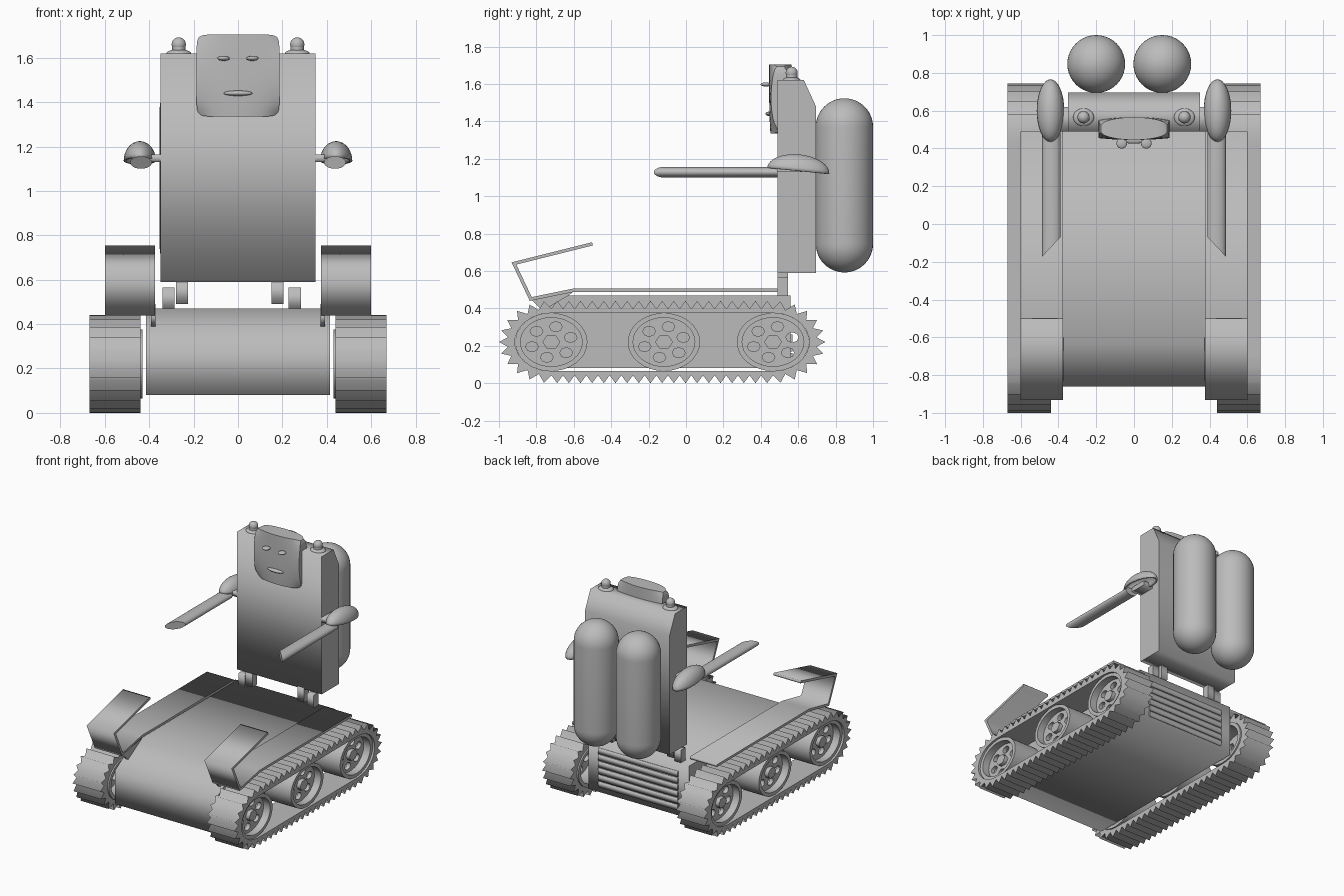
import bpy, bmesh
from math import sin, cos, pi, sqrt, radians
from mathutils import Vector, Matrix

old = bpy.data.objects.get("Cube")
if old:
    bpy.data.objects.remove(old)

GREY = (0.5, 0.5, 0.5, 1)
grey = bpy.data.materials.new("plain_grey")
grey.use_nodes = True
grey.diffuse_color = GREY
grey.node_tree.nodes["Principled BSDF"].inputs["Base Color"].default_value = GREY


def finish(name, bm, smooth=False):
    """Turn a bmesh into a named grey object."""
    bmesh.ops.remove_doubles(bm, verts=bm.verts, dist=1e-5)
    bmesh.ops.recalc_face_normals(bm, faces=bm.faces)
    mesh = bpy.data.meshes.new(name)
    bm.to_mesh(mesh)
    bm.free()
    mesh.materials.append(grey)
    ob = bpy.data.objects.new(name, mesh)
    bpy.context.scene.collection.objects.link(ob)
    if smooth:
        for other in bpy.context.selected_objects:
            other.select_set(False)
        ob.select_set(True)
        bpy.context.view_layer.objects.active = ob
        bpy.ops.object.shade_smooth_by_angle(angle=radians(35))
    return ob


def extrude(name, loops, x0, x1, smooth=False):
    """Extrude side outlines (y, z), with inner loops as holes, from x0 to x1."""
    cu = bpy.data.curves.new(name, 'CURVE')
    cu.dimensions, cu.fill_mode, cu.extrude = '2D', 'BOTH', abs(x1 - x0) / 2
    for loop in loops:
        sp = cu.splines.new('POLY')
        sp.points.add(len(loop) - 1)
        for p, (y, z) in zip(sp.points, loop):
            p.co = (y, z, 0, 1)
        sp.use_cyclic_u = True
    tmp = bpy.data.objects.new(name + "_tmp", cu)
    bpy.context.scene.collection.objects.link(tmp)
    dg = bpy.context.evaluated_depsgraph_get()
    mesh = bpy.data.meshes.new_from_object(tmp.evaluated_get(dg))
    bm = bmesh.new()
    bm.from_mesh(mesh)
    bpy.data.objects.remove(tmp)
    bpy.data.curves.remove(cu)
    bpy.data.meshes.remove(mesh)
    for v in bm.verts:
        y, z, x = v.co
        v.co = ((x0 + x1) / 2 + x, y, z)
    return finish(name, bm, smooth)


def box(name, x0, x1, y0, y1, z0, z1):
    return extrude(name, [[(y0, z0), (y1, z0), (y1, z1), (y0, z1)]], x0, x1)


def oval(cy, cz, ry, rz, n=32, turn=0):
    return [(cy + ry * cos(turn + 2 * pi * i / n), cz + rz * sin(turn + 2 * pi * i / n))
            for i in range(n)]


def ellipsoid(name, loc, radii, half=False, tilt=0):
    """Smooth ellipsoid, or an open upper half with a thin wall."""
    bm = bmesh.new()
    bmesh.ops.create_uvsphere(bm, u_segments=32, v_segments=16, radius=1)
    if half:
        bmesh.ops.bisect_plane(bm, geom=bm.verts[:] + bm.edges[:] + bm.faces[:],
                               plane_co=(0, 0, 0), plane_no=(0, 0, 1), clear_inner=True)
    bm.transform(Matrix.Translation(loc) @ Matrix.Rotation(tilt, 4, 'X')
                 @ Matrix.Diagonal((*radii, 1)))
    ob = finish(name, bm, True)
    if half:
        ob.modifiers.new("wall", 'SOLIDIFY').thickness = 0.012
    return ob


def strip(points, t):
    """Outline of a bent sheet of thickness t along a path."""
    pts = [Vector(p) for p in points]
    normals = [Vector((-(b - a).y, (b - a).x)).normalized() for a, b in zip(pts, pts[1:])]
    sides = ([], [])
    for i, p in enumerate(pts):
        n1, n2 = normals[max(i - 1, 0)], normals[min(i, len(normals) - 1)]
        m = (n1 + n2) / (1 + n1.dot(n2)) * t / 2
        sides[0].append(tuple(p + m))
        sides[1].append(tuple(p - m))
    return sides[0] + sides[1][::-1]


# Track outline: two straights joined by oval ends
FRONT, REAR, AXLE = -0.72, 0.465, 0.22
STRAIGHT, BEND = 19, 11


def track_point(i, ry, rz):
    half = STRAIGHT + BEND
    side, k = divmod(i % (2 * half), half)
    d = -1 if side else 1
    start, end = (REAR, FRONT) if side else (FRONT, REAR)
    if k < STRAIGHT:
        return (start + (end - start) * k / STRAIGHT, AXLE - d * rz)
    a = pi * (k - STRAIGHT) / BEND
    return (end + d * ry * sin(a), AXLE - d * rz * cos(a))


def track_loops():
    n = 2 * (STRAIGHT + BEND)
    outer = []
    for i in range(n):
        outer += [track_point(i, 0.235, 0.178), track_point(i + 0.5, 0.28, 0.22)]
    return [outer, [track_point(i, 0.195, 0.155) for i in range(n)]]


# Hull and rear slats
extrude("hull", [[(-0.86, 0.08), (-0.86, 0.335), (-0.63, 0.47), (0.56, 0.47), (0.56, 0.08)]],
        -0.415, 0.415)
for i in range(6):
    z = 0.12 + i * 0.05
    box(f"rear_slat_{i + 1}", -0.33, 0.33, 0.555, 0.57, z, z + 0.04)

# Upright body with sloped back edge
extrude("body", [[(0.49, 0.59), (0.695, 0.59), (0.695, 1.48), (0.63, 1.62), (0.49, 1.62)]],
        -0.35, 0.35)

# Head: a slab bulging at front and back
bm = bmesh.new()
bmesh.ops.create_cube(bm, size=2)
bmesh.ops.subdivide_edges(bm, edges=bm.edges, cuts=13, use_grid_fill=True)
for v in bm.verts:
    u, d, w = v.co
    depth = 0.06 * sqrt(max(0.04, 1 - u * u * (0.3 + 0.6 * w * w) - 0.2 * w * w * (w < 0)))
    corner = 1 - 0.06 * (u * w) ** 8
    v.co = (0.187 * u * corner, 0.505 + d * depth, 1.52 + 0.185 * w * corner)
finish("head", bm, True)
ellipsoid("mouth", (0, 0.445, 1.44), (0.065, 0.02, 0.012))

# Twin tanks on the back
for name, x in (("right_tank", -0.2), ("left_tank", 0.15)):
    bm = bmesh.new()
    bmesh.ops.create_uvsphere(bm, u_segments=40, v_segments=24, radius=0.153)
    bmesh.ops.bisect_plane(bm, geom=bm.verts[:] + bm.edges[:] + bm.faces[:],
                           plane_co=(0, 0, 0), plane_no=(0, 0, 1))
    cap = [f for f in bm.faces if f.calc_center_median().z > 0]
    bmesh.ops.split(bm, geom=cap)
    seam = [e for e in bm.edges if e.is_boundary]
    top = {v for f in bm.faces if f.calc_center_median().z > 0 for v in f.verts}
    bmesh.ops.bridge_loops(bm, edges=seam)
    for v in bm.verts:
        v.co += Vector((x, 0.847, 1.37 if v in top else 0.745))
    finish(name, bm, True)

# Body supports, in offset pairs
for i, (x, z0, z1) in enumerate(((-0.34, 0.465, 0.565), (-0.28, 0.49, 0.6),
                                 (0.15, 0.49, 0.6), (0.228, 0.465, 0.565))):
    box(f"support_{i + 1}", x, x + 0.055, 0.49, 0.545, z0, z1)

for side, s in (("left", 1), ("right", -1)):
    # Tracks and wheels
    extrude(side + "_track", track_loops(), s * 0.44, s * 0.67)
    for place, y in (("front", FRONT), ("middle", -0.118), ("rear", REAR)):
        name = f"{side}_{place}_wheel"
        extrude(name + "_rim", [oval(y, AXLE, 0.193, 0.155), oval(y, AXLE, 0.165, 0.13)],
                s * 0.43, s * 0.655, True)
        holes = [oval(hy, hz, 0.034, 0.027, 8)
                 for hy, hz in oval(y, AXLE, 0.108, 0.084, 6, 0.3)]
        extrude(name + "_disc", [oval(y, AXLE, 0.17, 0.135)] + holes, s * 0.57, s * 0.6)
        extrude(name + "_hub", [oval(y, AXLE, 0.048, 0.04, 6)], s * 0.56, s * 0.63)

    # Fender with raised, folded front flap
    path = [(0.49, 0.497), (-0.6, 0.497), (-0.83, 0.45), (-0.92, 0.64), (-0.5, 0.745)]
    extrude(side + "_fender", [strip(path, 0.018)], s * 0.375, s * 0.6)
    extrude(side + "_fender_gusset", [[(-0.83, 0.45), (-0.6, 0.49), (-0.76, 0.38)]],
            s * 0.372, s * 0.392)

    # Eyes and shoulder knobs
    ellipsoid(side + "_eye", (s * 0.065, 0.427, 1.597), (0.028, 0.028, 0.011))
    ellipsoid(side + "_knob_base", (s * 0.267, 0.565, 1.62), (0.055, 0.047, 0.018))
    bm = bmesh.new()
    bmesh.ops.create_cone(bm, cap_ends=True, segments=24, radius1=0.03, radius2=0.03, depth=0.04,
                          matrix=Matrix.Translation((s * 0.267, 0.565, 1.64)))
    finish(side + "_knob_stem", bm, True)
    ellipsoid(side + "_knob", (s * 0.267, 0.565, 1.66), (0.032, 0.032, 0.032))

    # Shoulder shell and arm with slanted tip
    ellipsoid(side + "_shoulder", (s * 0.442, 0.6, 1.135), (0.073, 0.167, 0.088), True, -0.1)
    bm = bmesh.new()
    bmesh.ops.create_cone(bm, cap_ends=True, segments=24, radius1=1, radius2=1, depth=2)
    for v in bm.verts:
        u, w, end = v.co
        y = 0.49 if end > 0 else -0.12 - 0.052 * u
        v.co = (s * (0.437 + 0.049 * u), y, 1.128 + 0.028 * w)
    finish(side + "_arm", bm, True)
    box(side + "_arm_joint", s * 0.345, s * 0.43, 0.49, 0.62, 1.13, 1.165)
